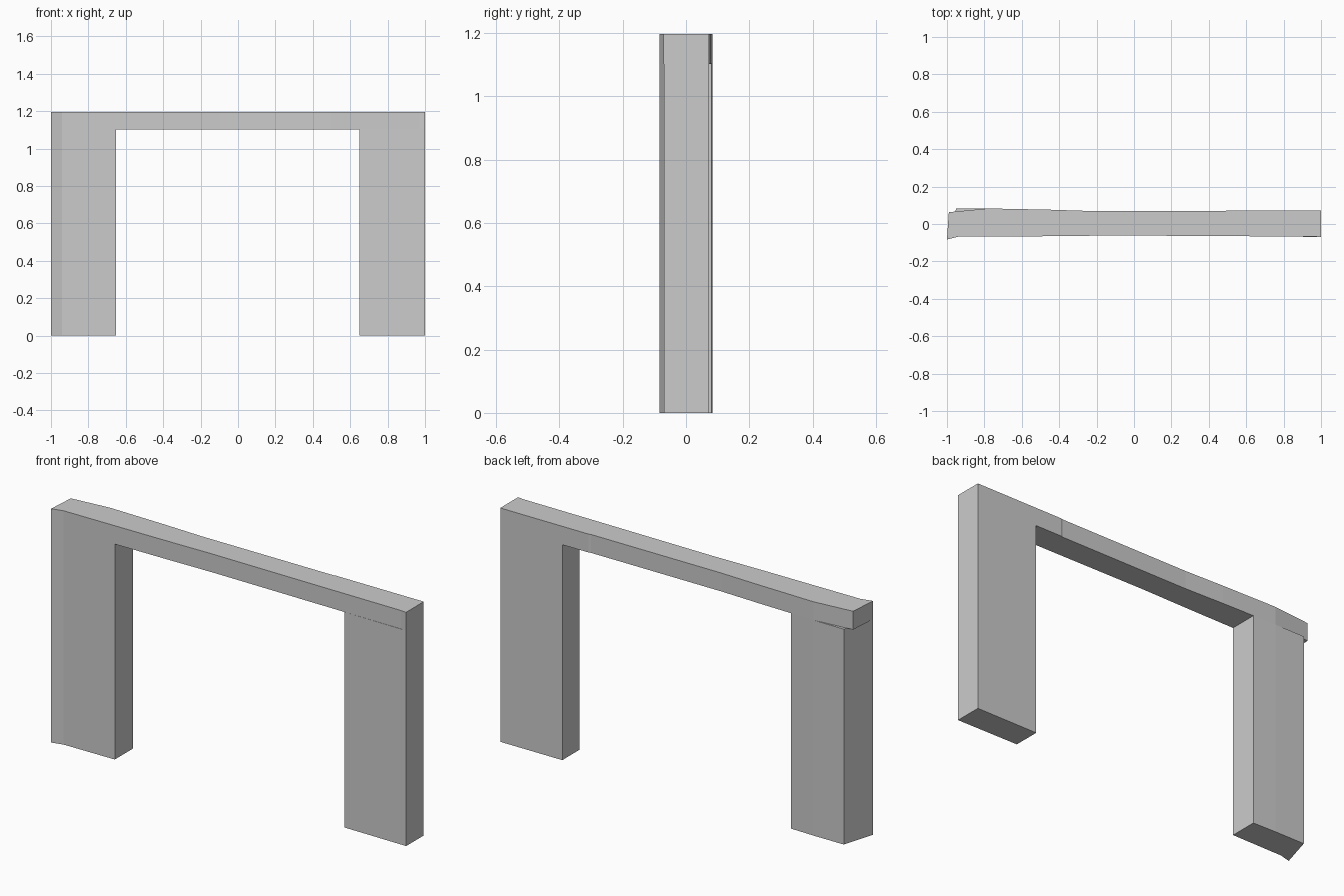
import bpy, bmesh

if "Cube" in bpy.data.objects:
    bpy.data.objects.remove(bpy.data.objects["Cube"])


def extrude_plan(name, plan, z0, z1):
    """Extrude a plan outline (x, y points) from z0 to z1."""
    bm = bmesh.new()
    face = bm.faces.new([bm.verts.new((x, y, z0)) for x, y in plan])
    ext = bmesh.ops.extrude_face_region(bm, geom=[face], use_keep_orig=True)
    for v in ext["geom"]:
        if isinstance(v, bmesh.types.BMVert):
            v.co.z = z1
    bmesh.ops.recalc_face_normals(bm, faces=bm.faces)
    mesh = bpy.data.meshes.new(name)
    bm.to_mesh(mesh)
    bm.free()
    obj = bpy.data.objects.new(name, mesh)
    bpy.context.collection.objects.link(obj)
    return obj


TOP, UNDERSIDE = 1.196, 1.102

# Lintel: gently wavering front and back edges
front = [(-1, -0.083), (-0.94, -0.068), (-0.4, -0.065), (-0.1, -0.061),
         (0.5, -0.065), (0.97, -0.067), (1, -0.071)]
back = [(1, 0.073), (0.5, 0.073), (0.49, 0.070), (-0.25, 0.070),
        (-0.47, 0.077), (-0.78, 0.083), (-0.99, 0.063)]
extrude_plan("lintel", front + back, UNDERSIDE, TOP)

# Left leg: flared front corner and slanted outer face
extrude_plan("left_leg", [
    (-1, -0.083), (-0.94, -0.068), (-0.651, -0.066),
    (-0.651, 0.080), (-0.78, 0.083), (-0.951, 0.083)], 0, UNDERSIDE)

# Right leg: plain block
extrude_plan("right_leg", [
    (0.649, -0.066), (1, -0.069), (1, 0.073), (0.649, 0.073)], 0, UNDERSIDE)
